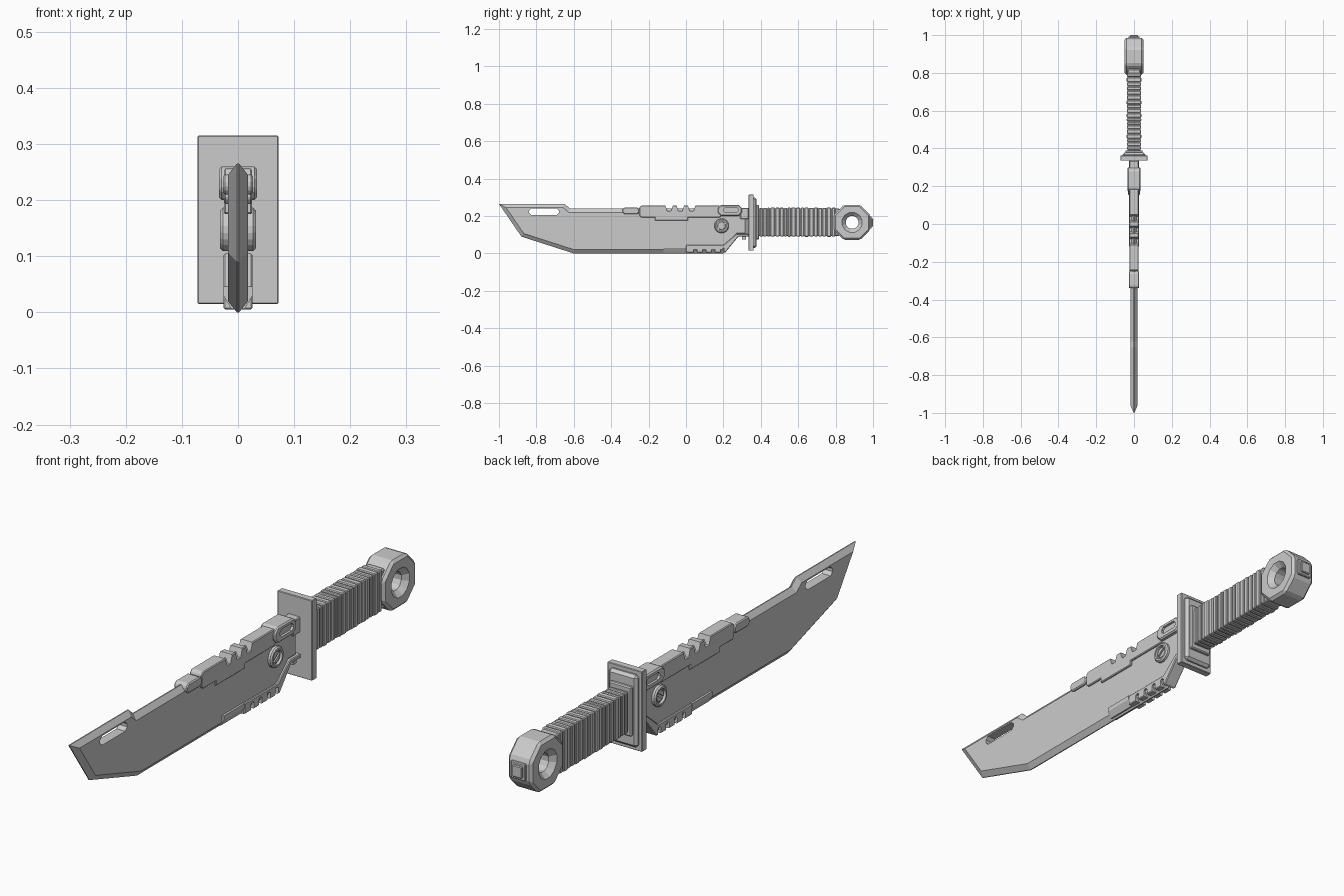
import bpy, bmesh, random
from math import sin, cos, tau, radians
from mathutils import Vector

random.seed(4)
cube = bpy.data.objects.get("Cube")
if cube:
    bpy.data.objects.remove(cube)

steel = bpy.data.materials.new("grey steel")
steel.use_nodes = True
steel.diffuse_color = (0.6, 0.6, 0.6, 1)
steel.node_tree.nodes["Principled BSDF"].inputs["Base Color"].default_value = steel.diffuse_color


# Outlines lie in the side plane as (y, z) points
def rectangle(start, end, bottom, top, corner=0.0):
    """Rectangle whose corners may be cut off at an angle."""
    if not corner:
        return [(start, bottom), (end, bottom), (end, top), (start, top)]
    c = corner
    return [(start + c, bottom), (end - c, bottom), (end, bottom + c), (end, top - c),
            (end - c, top), (start + c, top), (start, top - c), (start, bottom + c)]


def polygon(centre, radius, sides=20):
    angles = [tau * (i + 0.5) / sides for i in range(sides)]
    return [(centre[0] + radius * cos(a), centre[1] + radius * sin(a)) for a in angles]


def inset(outline, distance):
    """Move every edge of a counter-clockwise outline inward."""
    pts = [Vector(p) for p in outline]
    result = []
    for before, here, after in zip(pts[-1:] + pts[:-1], pts, pts[1:] + pts[:1]):
        incoming = (here - before).normalized().orthogonal()
        outgoing = (after - here).normalized().orthogonal()
        result.append(here + distance * (incoming + outgoing) / (1 + incoming.dot(outgoing)))
    return result


def loft(name, loops, bevel=0.0):
    """Skin a series of (x, outline) loops and cap both ends."""
    bm = bmesh.new()
    rings = [[bm.verts.new((x, y, z)) for y, z in outline] for x, outline in loops]
    for ring, following in zip(rings, rings[1:]):
        for i in range(len(ring)):
            bm.faces.new((ring[i - 1], ring[i], following[i], following[i - 1]))
    bm.faces.new(rings[0])
    bm.faces.new(rings[-1])
    bmesh.ops.recalc_face_normals(bm, faces=bm.faces)
    mesh = bpy.data.meshes.new(name)
    bm.to_mesh(mesh)
    bm.free()
    mesh.materials.append(steel)
    part = bpy.data.objects.new(name, mesh)
    bpy.context.collection.objects.link(part)
    if bevel:
        chamfer = part.modifiers.new("Chamfer", "BEVEL")
        chamfer.width = bevel
        chamfer.segments = 1
        chamfer.limit_method = "ANGLE"
    return part


def prism(name, outline, half, bevel=0.0):
    return loft(name, [(-half, outline), (half, outline)], bevel)


def symmetric(name, side_x, side, middle_x, middle):
    """Side outline mirrored over x, joined through a middle outline."""
    return loft(name, [(-side_x, side), (-middle_x, middle), (middle_x, middle), (side_x, side)])


def cut(part, cutter):
    boolean = part.modifiers.new("Cut", "BOOLEAN")
    boolean.operation = "DIFFERENCE"
    boolean.object = cutter
    cutter.hide_render = True
    cutter.hide_set(True)


def recess(part, outline, floor):
    """Sink an outline into both cheeks of a part, down to the floor."""
    for side in (-1, 1):
        cut(part, loft("recess_cutter", [(side * floor, outline), (side * 0.1, outline)]))


guard_front = 0.335
spine_top = 0.256

# Blade with a ground edge and a through slot
blade_outline = [(-1, 0.265), (-0.88, 0.09), (-0.6, 0), (0.2, 0), (0.28, 0.09),
                 (guard_front, 0.09), (guard_front, 0.24), (-0.62, 0.24), (-0.65, 0.265)]
blade = symmetric("blade", 0.018, inset(blade_outline, 0.02), 0.002, blade_outline)
cut(blade, prism("blade_slot_cutter", rectangle(-0.84, -0.68, 0.205, 0.24, 0.012), 0.1))

# Spine plate in two steps, with slanted notches along the top
spine = prism("spine_plate", rectangle(-0.25, 0.19, 0.193, spine_top, 0.01), 0.025, 0.003)
prism("spine_plate_skirt", rectangle(-0.165, 0.01, 0.175, 0.21), 0.025, 0.003)
for y in (-0.11, -0.05, 0.01):
    notch = [Vector((y, spine_top)) + Vector(p) * 0.01
             for p in ((0, 1), (0, 0), (1, -3), (3, -3), (4, 0), (4, 1))]
    cut(spine, prism("spine_notch_cutter", notch, 0.1))
prism("spine_clip", rectangle(-0.34, -0.25, 0.21, 0.246, 0.01), 0.027, 0.004)

# Lower plate sweeping up to the guard, with grip teeth
lower_outline = [(0, 0.005), (0.21, 0.005), (0.28, 0.09), (guard_front, 0.09),
                 (guard_front, 0.105), (0.27, 0.105), (0.2, 0.045), (0, 0.045)]
lower = prism("lower_toothed_plate", lower_outline, 0.026, 0.003)
for i in range(4):
    y = 0.04 + i * 0.048
    cut(lower, prism("tooth_gap_cutter", rectangle(y, y + 0.018, -0.01, 0.033, 0.005), 0.1))

# Wedge strip leading into the teeth
symmetric("lower_strip", 0.026, rectangle(-0.12, 0, 0.03, 0.046),
          0.012, rectangle(-0.12, 0, 0.006, 0.046))

# Latch housing, and the neck to the guard
latch = prism("latch_housing", rectangle(0.17, 0.3, 0.2, 0.26, 0.018), 0.034, 0.005)
recess(latch, rectangle(0.2, 0.28, 0.218, 0.246, 0.01), 0.025)
prism("neck", rectangle(0.29, guard_front, 0.185, 0.243), 0.025, 0.003)
prism("neck_foot", rectangle(0.3, 0.32, 0.074, 0.1), 0.018)

# Pivot screw: sunken ring and slotted head
pivot = (0.19, 0.148)
ring = prism("pivot_ring", polygon(pivot, 0.039), 0.032, 0.005)
recess(ring, polygon(pivot, 0.027), 0.022)
head = prism("pivot_screw", polygon(pivot, 0.022), 0.027, 0.002)
along = Vector((cos(radians(35)), sin(radians(35)))) * 0.03
across = along.orthogonal() * 0.15
slot = [Vector(pivot) + a + b for a, b in ((along, across), (-along, across),
                                         (-along, -across), (along, -across))]
recess(head, slot, 0.022)

# Guard, each layer smaller than the one before
guard = rectangle(guard_front, 0.362, 0.015, 0.315)
prism("guard_plate", guard, 0.072, 0.002)
prism("guard_step", rectangle(0.35, 0.378, 0.03, 0.3), 0.06, 0.01)
prism("guard_collar", rectangle(0.37, 0.39, 0.075, 0.26), 0.046, 0.004)

# Handle core wrapped in bands of uneven width
prism("handle_core", rectangle(0.38, 0.82, 0.094, 0.241), 0.034, 0.004)
y = 0.395
while y < 0.8:
    width = random.uniform(0.012, 0.024)
    swell = random.uniform(0, 0.002)
    band = rectangle(y, y + width, 0.091 - swell, 0.244 + swell)
    prism("handle_band", band, 0.037 + swell, 0.003)
    y += width + 0.004

# Octagonal pommel with a countersunk hole, and an end cap
pommel = prism("pommel", rectangle(0.79, 0.985, 0.072, 0.26, 0.053), 0.05, 0.01)
eye = (0.888, 0.166)
cut(pommel, symmetric("pommel_hole_cutter", 0.07, polygon(eye, 0.075, 12),
                      0.03, polygon(eye, 0.035, 12)))
prism("pommel_cap", rectangle(0.97, 0.993, 0.134, 0.198), 0.03, 0.003)
prism("pommel_cap_button", rectangle(0.98, 1, 0.144, 0.188), 0.02, 0.003)
